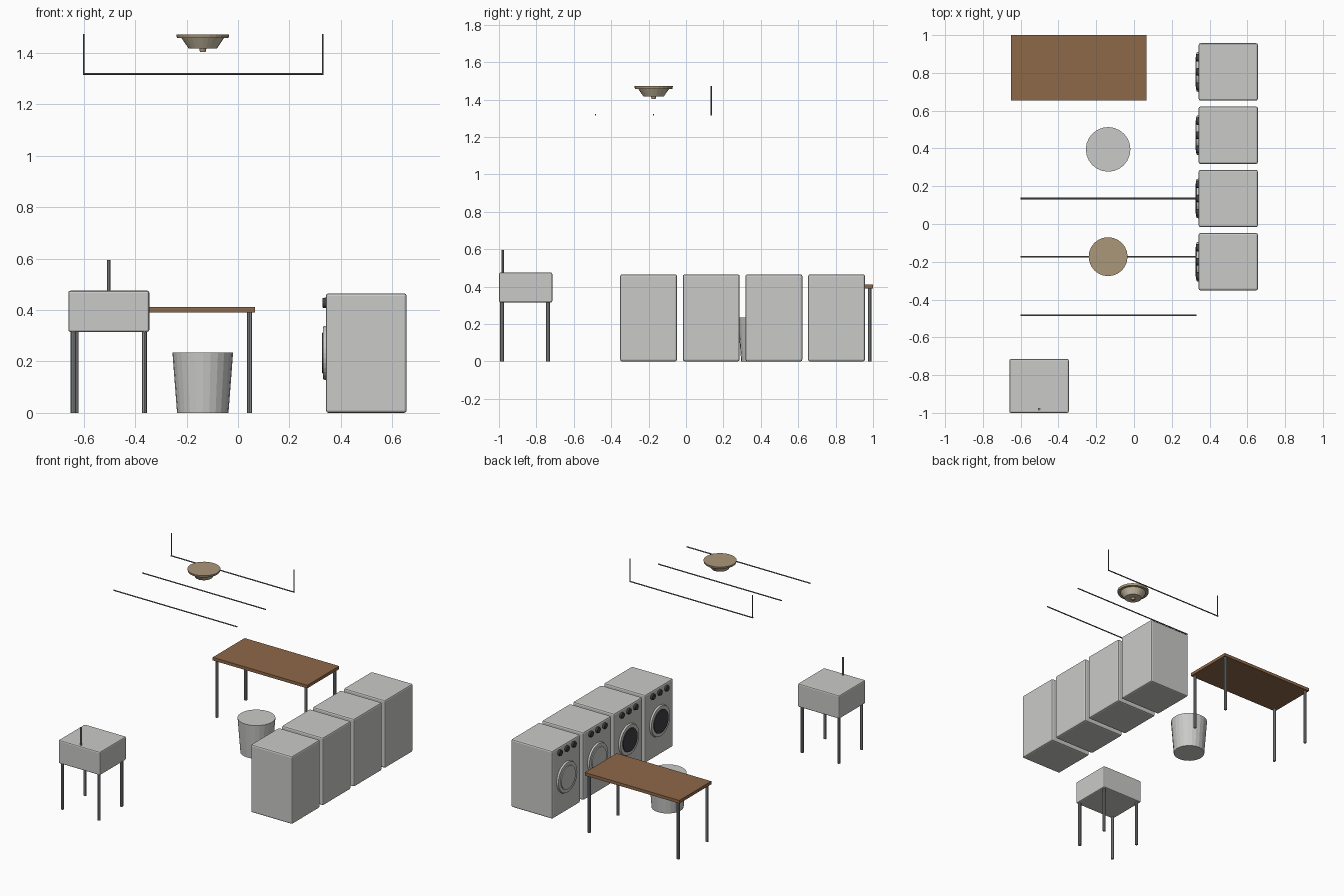
import bpy
import bmesh
from math import pi
from mathutils import Matrix, Vector

cube = bpy.data.objects.get("Cube")
if cube:
    bpy.data.objects.remove(cube, do_unlink=True)


def material(name, r, g, b):
    m = bpy.data.materials.new(name)
    m.use_nodes = True
    m.diffuse_color = (r, g, b, 1)
    m.node_tree.nodes["Principled BSDF"].inputs["Base Color"].default_value = (r, g, b, 1)
    return m


enamel = material("pale grey enamel", 0.59, 0.59, 0.58)
steel = material("steel", 0.27, 0.29, 0.30)
rod_grey = material("dark rod metal", 0.16, 0.16, 0.16)
wood = material("brown wood", 0.27, 0.14, 0.065)
glass = material("dark glass", 0.05, 0.05, 0.055)
tan = material("tan lamp rim", 0.41, 0.31, 0.19)
cream = material("cream lamp bowl", 0.58, 0.51, 0.37)


def finish(name, bm, mat):
    bmesh.ops.recalc_face_normals(bm, faces=bm.faces)
    mesh = bpy.data.meshes.new(name)
    bm.to_mesh(mesh)
    bm.free()
    mesh.materials.append(mat)
    ob = bpy.data.objects.new(name, mesh)
    bpy.context.collection.objects.link(ob)
    return ob


def box(name, low, high, mat, bevel=0):
    """Box between two corners, with optional softened edges."""
    low, high = Vector(low), Vector(high)
    bm = bmesh.new()
    bmesh.ops.create_cube(bm, size=1)
    bmesh.ops.scale(bm, vec=high - low, verts=bm.verts)
    bmesh.ops.translate(bm, vec=(low + high) / 2, verts=bm.verts)
    ob = finish(name, bm, mat)
    if bevel:
        mod = ob.modifiers.new("soft edges", "BEVEL")
        mod.width = bevel
        mod.segments = 2
    return ob


def tube(name, start, end, r1, mat, r2=None, sides=8):
    """Capped cylinder or cone running from start to end."""
    start, end = Vector(start), Vector(end)
    axis = end - start
    bm = bmesh.new()
    bmesh.ops.create_cone(bm, cap_ends=True, segments=sides, radius1=r1,
                          radius2=r1 if r2 is None else r2, depth=axis.length)
    turn = axis.to_track_quat("Z", "Y").to_matrix().to_4x4()
    place = Matrix.Translation((start + end) / 2) @ turn
    bmesh.ops.transform(bm, matrix=place, verts=bm.verts)
    return finish(name, bm, mat)


def legs(name, xs, ys, height):
    for x in xs:
        for y in ys:
            tube(name, (x, y, 0), (x, y, height), 0.01, steel)


# Row of front-loading machines, doors facing the room
FRONT = 0.342
for i in range(4):
    y = -0.2 + 0.335 * i
    box("machine_body", (FRONT, y - 0.152, 0), (0.656, y + 0.152, 0.465), enamel, 0.01)
    tube("door_ring", (FRONT + 0.005, y, 0.233), (0.331, y, 0.233), 0.108, enamel, 0.102, 32)
    tube("door_window", (FRONT, y, 0.233), (0.326, y, 0.233), 0.082,
         glass if i < 2 else enamel, 0.078, 32)
    for k in (-1, 0, 1):
        ky = y + 0.075 * k
        tube("control_knob", (FRONT + 0.005, ky, 0.428), (0.329, ky, 0.428), 0.021, glass, 0.019, 16)

# Utility sink with its upright tap
box("sink_basin", (-0.66, -1, 0.315), (-0.345, -0.715, 0.475), enamel, 0.008)
legs("sink_leg", (-0.641, -0.364), (-0.984, -0.738), 0.318)
tube("sink_tap", (-0.502, -0.98, 0.47), (-0.502, -0.98, 0.595), 0.007, steel)

# Folding table
box("table_top", (-0.65, 0.655, 0.39), (0.066, 1, 0.411), wood)
legs("table_leg", (-0.63, 0.045), (0.672, 0.983), 0.392)

# Waste bin
tube("waste_bin", (-0.137, 0.395, 0), (-0.137, 0.395, 0.235), 0.1, enamel, 0.118, 24)

# Ceiling lamp: rim, tapering bowl and finial
lamp = Vector((-0.137, -0.173, 0))


def lamp_part(name, z1, z2, r1, r2, mat):
    up = Vector((0, 0, 1))
    tube(name, lamp + up * z1, lamp + up * z2, r1, mat, r2, 24)


lamp_part("lamp_rim", 1.457, 1.471, 0.1, 0.103, tan)
lamp_part("lamp_bowl", 1.417, 1.458, 0.055, 0.083, cream)
lamp_part("lamp_finial", 1.403, 1.418, 0.011, 0.014, tan)

# Hanging rails, the rear one with its two drop rods
for y in (0.135, -0.174, -0.484):
    tube("hanging_rail", (-0.602, y, 1.318), (0.332, y, 1.318), 0.004, rod_grey)
for x in (-0.599, 0.329):
    tube("rail_drop_rod", (x, 0.135, 1.316), (x, 0.135, 1.473), 0.003, rod_grey)
